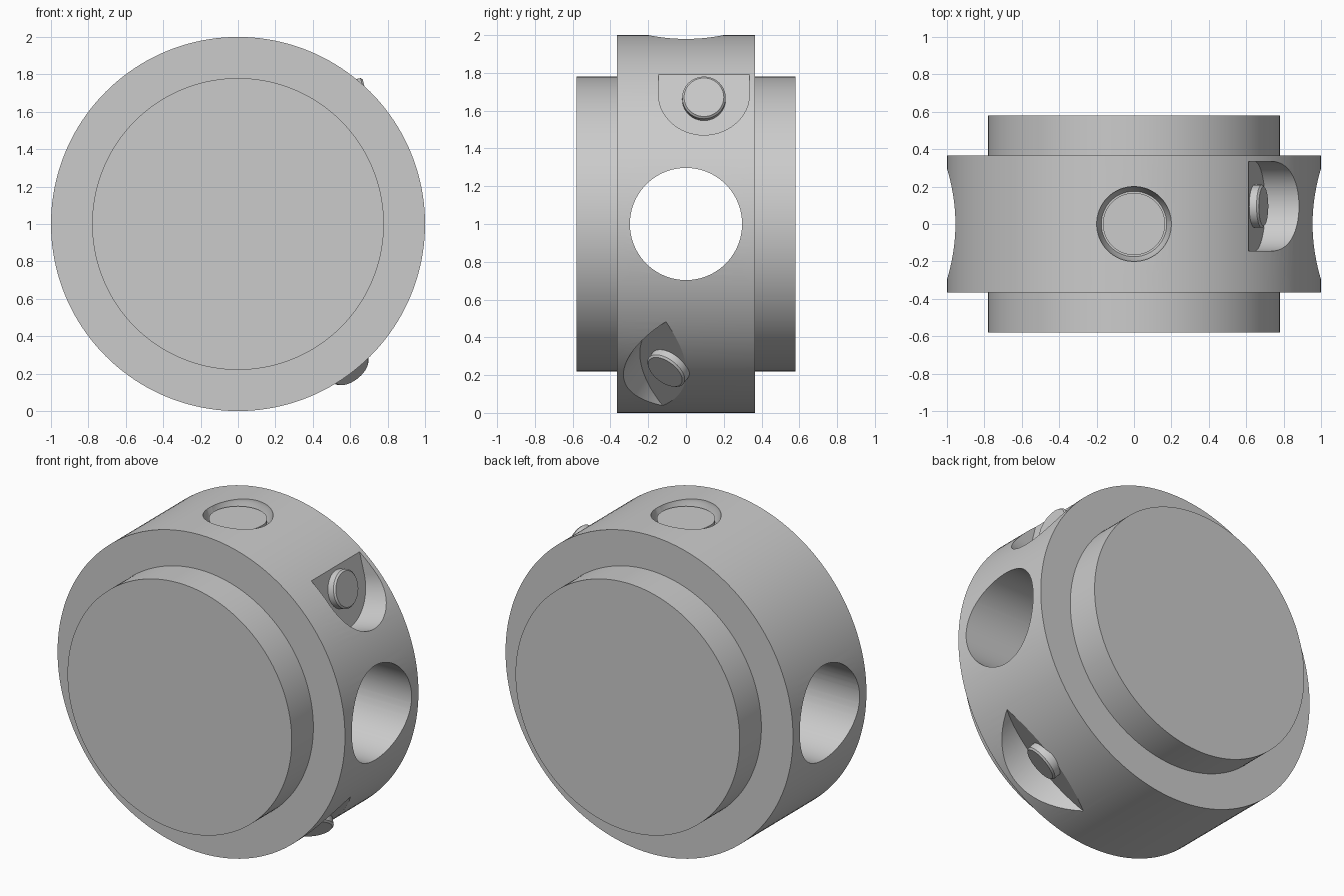
import bpy, bmesh, math
from mathutils import Matrix, Vector

cube = bpy.data.objects.get("Cube")
if cube:
    bpy.data.objects.remove(cube, do_unlink=True)

grey = bpy.data.materials.new("plain grey")
grey.use_nodes = True
grey.diffuse_color = (0.6, 0.6, 0.6, 1)
grey.node_tree.nodes["Principled BSDF"].inputs["Base Color"].default_value = (0.6, 0.6, 0.6, 1)


def finish(name, bm, frame):
    """Turn a bmesh into an object placed by a frame matrix."""
    bmesh.ops.recalc_face_normals(bm, faces=bm.faces)
    bm.transform(frame)
    mesh = bpy.data.meshes.new(name)
    bm.to_mesh(mesh)
    bm.free()
    mesh.materials.append(grey)
    obj = bpy.data.objects.new(name, mesh)
    bpy.context.collection.objects.link(obj)
    return obj


def lathe(name, profile, frame, sides=96):
    """Solid of revolution about local z from (radius, height) pairs."""
    bm = bmesh.new()
    rings = []
    for r, h in profile:
        rings.append([bm.verts.new((r * math.cos(a), r * math.sin(a), h))
                      for a in (math.tau * i / sides for i in range(sides))])
    for low, high in zip(rings, rings[1:]):
        for i in range(sides):
            j = (i + 1) % sides
            bm.faces.new((low[i], low[j], high[j], high[i]))
    bm.faces.new(rings[0][::-1])
    bm.faces.new(rings[-1])
    return finish(name, bm, frame)


def u_prism(name, r, top, height, frame):
    """Prism with a rounded lower end and straight sides up to local y = top."""
    bm = bmesh.new()
    arc = [(r * math.cos(a), r * math.sin(a))
           for a in (math.pi + math.pi * i / 48 for i in range(49))]
    outline = arc + [(r, top), (-r, top)]
    face = bm.faces.new([bm.verts.new((x, y, 0)) for x, y in outline])
    moved = bmesh.ops.extrude_face_region(bm, geom=[face])["geom"]
    bmesh.ops.translate(bm, vec=(0, 0, height),
                        verts=[v for v in moved if isinstance(v, bmesh.types.BMVert)])
    return finish(name, bm, frame)


def make_frame(origin, normal, up):
    """Frame with local z along normal and local y close to up."""
    n = Vector(normal).normalized()
    u = Vector(up)
    u = (u - n * u.dot(n)).normalized()
    m = Matrix((u.cross(n), u, n)).transposed().to_4x4()
    m.translation = origin
    return m


def smooth(obj):
    bpy.ops.object.select_all(action='DESELECT')
    obj.select_set(True)
    bpy.context.view_layer.objects.active = obj
    bpy.ops.object.shade_smooth_by_angle(angle=math.radians(24))


# Drum with a raised hub on each end
drum_frame = make_frame((0, 0, 1), (0, -1, 0), (0, 0, 1))
body = lathe("drum_body", [(0.78, -0.58), (0.78, -0.365), (1, -0.365),
                           (1, 0.365), (0.78, 0.365), (0.78, 0.58)], drum_frame, 160)

# Frames of the features on the rim
bore_frame = make_frame((-1.5, 0, 1), (1, 0, 0), (0, 0, 1))
top_frame = make_frame((0, 0, 2), (0, 0, 1), (0, 1, 0))
tilt = math.radians(14)
upper_frame = make_frame((0.644, 0.095, 1.659), (math.cos(tilt), 0, math.sin(tilt)), (0, 0, 1))
lower_frame = make_frame((0.58, -0.085, 0.25), (0.53, -0.51, -0.675), (0.28, 0.86, -0.43))

# Cutters: cross bore, top recess, upper pocket and lower pocket
cutters = [
    lathe("bore_cutter", [(0.297, 0), (0.297, 3)], bore_frame),
    lathe("top_recess_cutter", [(0.175, -0.08), (0.2, -0.02), (0.2, 0.1)], top_frame),
    u_prism("upper_pocket_cutter", 0.24, 0.4, 0.5, upper_frame),
    lathe("lower_pocket_cutter", [(0.52, 0), (0.52, 0.4)],
          lower_frame @ Matrix.Translation((0, 0.335, 0)), 160),
]
for cutter in cutters:
    cutter.hide_render = True
    mod = body.modifiers.new("cut", 'BOOLEAN')
    mod.operation = 'DIFFERENCE'
    mod.solver = 'EXACT'
    mod.object = cutter
    bpy.ops.object.select_all(action='DESELECT')
    bpy.context.view_layer.objects.active = body
    body.select_set(True)
    bpy.ops.object.modifier_apply(modifier=mod.name)
    bpy.data.objects.remove(cutter, do_unlink=True)
smooth(body)

# Buttons seated in the recesses
smooth(lathe("top_button", [(0.166, -0.09), (0.166, -0.035)], top_frame))
button = [(0.115, -0.01), (0.115, 0.04), (0.105, 0.05)]
smooth(lathe("upper_button", button, upper_frame, 64))
smooth(lathe("lower_button", button, lower_frame, 64))
